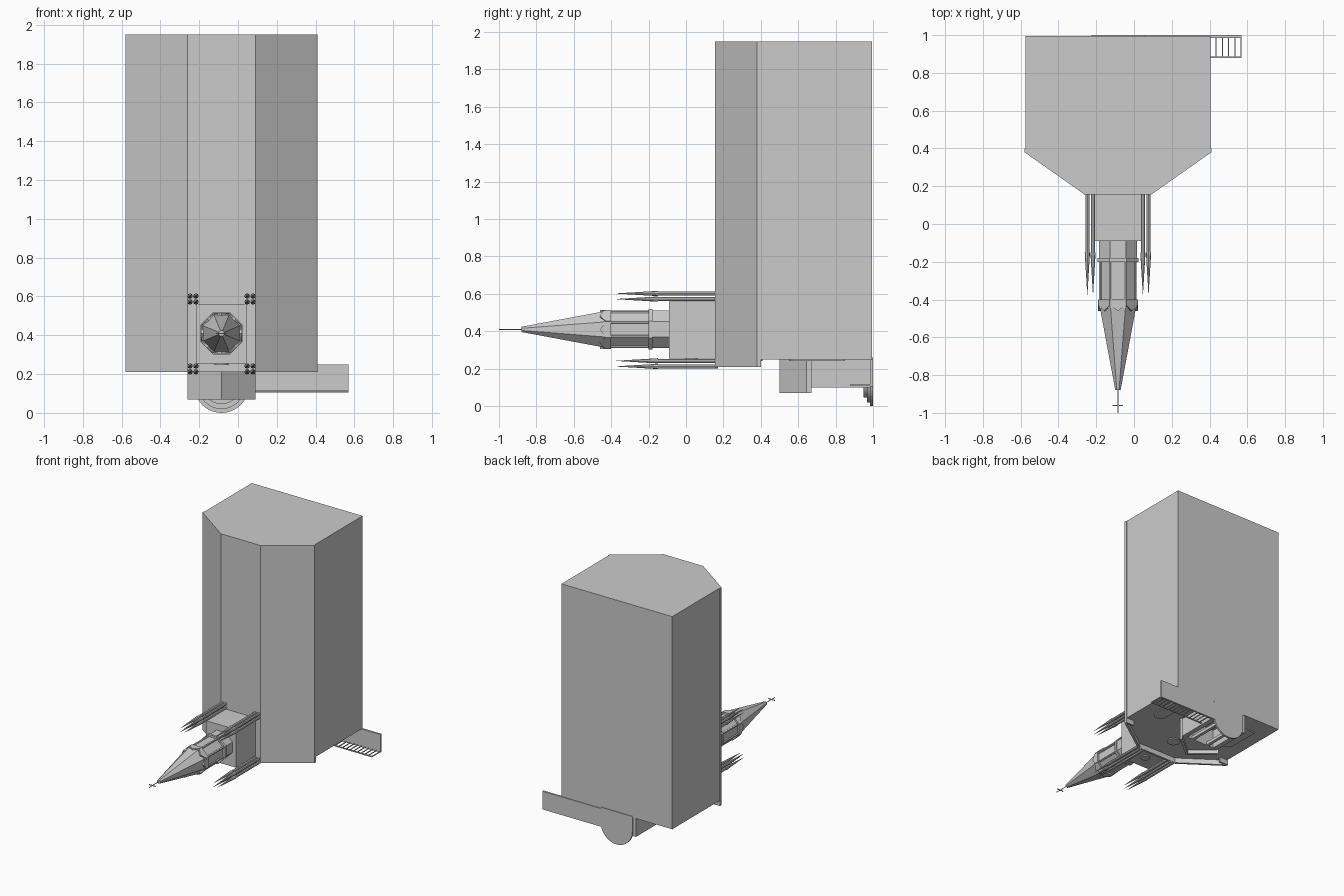
import bpy, bmesh, math
from math import pi, sin, cos
from mathutils import Matrix, Vector

if "Cube" in bpy.data.objects:
    bpy.data.objects.remove(bpy.data.objects["Cube"])

CX, TZ = -0.085, 0.41   # church axis in x, tower axis in z


def finish(name, bm):
    bmesh.ops.recalc_face_normals(bm, faces=bm.faces)
    me = bpy.data.meshes.new(name)
    bm.to_mesh(me)
    bm.free()
    ob = bpy.data.objects.new(name, me)
    bpy.context.collection.objects.link(ob)
    return ob


def extrude(bm, pts, vec):
    f = bm.faces.new([bm.verts.new(p) for p in pts])
    r = bmesh.ops.extrude_face_region(bm, geom=[f], use_keep_orig=True)
    bmesh.ops.translate(bm, vec=vec, verts=[v for v in r['geom'] if isinstance(v, bmesh.types.BMVert)])


def prism_z(name, prof, z0, z1):
    bm = bmesh.new()
    extrude(bm, [(CX + x, y, z0) for x, y in prof], (0, 0, z1 - z0))
    return finish(name, bm)


def add_box(bm, x0, x1, y0, y1, z0, z1):
    m = Matrix.Translation(((x0 + x1) / 2, (y0 + y1) / 2, (z0 + z1) / 2))
    bmesh.ops.create_cube(bm, size=1, matrix=m @ Matrix.Diagonal((x1 - x0, y1 - y0, z1 - z0, 1)))


def box(name, *b):
    bm = bmesh.new()
    add_box(bm, *b)
    return finish(name, bm)


def add_cone(bm, x, z, y0, y1, r0, r1, n, turn=0):
    # frustum running from y0 towards -y
    m = (Matrix.Translation((x, (y0 + y1) / 2, z)) @ Matrix.Rotation(pi / 2, 4, 'X')
         @ Matrix.Rotation(turn, 4, 'Z'))
    bmesh.ops.create_cone(bm, cap_ends=True, segments=n, radius1=r0, radius2=r1,
                          depth=y0 - y1, matrix=m)


def mirrored(pts):
    return pts + [(-x, y) for x, y in reversed(pts)]


# Main hall and the folded roof shell with eave returns
prism_z("hall", mirrored([(-.49, .995), (-.49, .395), (-.17, .17)]), .25, 1.95)
prism_z("roof", mirrored([(-.42, .4), (-.495, .4), (-.495, .38), (-.175, .155)])
        + [(.42, .388), (.478, .388), (.17, .172), (-.17, .172), (-.478, .388), (-.42, .388)], .21, 1.95)

# Tower base
box("tower_base", CX - .13, CX + .13, -.09, .16, .255, .56)

# Pinnacle clusters at the tower corners
bm = bmesh.new()
for sx in (-1, 1):
    for sz in (-1, 1):
        for dx in (.132, .162):
            for dz in (.165, .195):
                x, z = CX + sx * dx, TZ + sz * dz - .003
                add_cone(bm, x, z, .17, -.155, .011, .011, 8)
                add_cone(bm, x, z, -.15, -.375, .014, .0005, 8)
finish("pinnacles", bm)

# Octagonal drum, collar and spire
k = 1 / cos(pi / 8)
bm = bmesh.new()
for y0, y1, r0, r1 in ((-.085, -.19, .1, .1), (-.18, -.2, .108, .108),
                       (-.2, -.44, .092, .092), (-.43, -.445, .1, .1), (-.44, -.88, .096, .014)):
    add_cone(bm, CX, TZ, y0, y1, r0 * k, r1 * k, 8, pi / 8)
finish("drum_and_spire", bm)

# Corner shafts and small gables around the drum, ribs on the spire
bm = bmesh.new()
for i in range(8):
    a = i * pi / 4 + pi / 8
    add_cone(bm, CX + .1 * cos(a), TZ + .1 * sin(a), -.09, -.43, .008, .008, 6)
    b = i * pi / 4
    out, side = Vector((cos(b), 0, sin(b))), Vector((-sin(b), 0, cos(b)))
    c = Vector((CX, 0, TZ)) + out * .088
    extrude(bm, [c + side * s + Vector((0, y, 0))
                 for s, y in ((-.042, -.4), (.042, -.4), (.042, -.43), (0, -.46), (-.042, -.43))], out * .017)
finish("drum_shafts_and_gables", bm)

# Finial rod with cross arms
bm = bmesh.new()
add_cone(bm, CX, TZ, -.87, -1, .003, .003, 6)
add_box(bm, CX - .028, CX + .028, -.963, -.957, TZ - .003, TZ + .003)
finish("finial", bm)

# Porch: gabled roof, gable front, side walls and posts
prism_z("porch_roof", [(-.175, .67), (-.175, .645), (0, .5), (.175, .645), (.175, .67), (0, .525)], .07, .25)
prism_z("porch_gable", [(-.15, .645), (0, .52), (.15, .645), (.15, .67), (-.15, .67)], .10, .25)
bm = bmesh.new()
for s in (-1, 1):
    for x, w, z0, z1 in ((.145, .02, .1, .25), (.07, .012, .1, .125)):
        add_box(bm, CX + s * x - w, CX + s * x + w, .64, .99, z0, z1)
finish("porch_walls", bm)

# Rounded entrance steps
for i, (r, y0) in enumerate(((.14, .985), (.12, .968), (.095, .95))):
    arc = [(r * cos(-t * pi / 24), .14 + r * sin(-t * pi / 24)) for t in range(25)]
    bm = bmesh.new()
    extrude(bm, [(CX + x, y0, z) for x, z in [(r, .26)] + arc + [(-r, .26)]], (0, 1 - y0, 0))
    finish("step_%d" % (i + 1), bm)

# Side ramp with railing
box("ramp", CX + .13, .57, .985, 1, .105, .25)
bm = bmesh.new()
add_box(bm, CX + .17, .57, .878, .886, .108, .116)
for i in range(15):
    x = .567 - i * .033
    add_box(bm, x - .003, x + .003, .88, .99, .109, .115)
finish("ramp_railing", bm)

# Facade and tower windows: round and arched reliefs
bm = bmesh.new()
for y, r, z0 in ((.36, .05, .244), (.03, .035, .25)):
    bmesh.ops.create_cone(bm, cap_ends=True, segments=24, radius1=r, radius2=r, depth=.012,
                          matrix=Matrix.Translation((CX, y, z0 + .004)))
for s in (-1, 1):
    arc = [(.05 * cos(t * pi / 12), .6 - .05 * sin(t * pi / 12)) for t in range(13)]
    extrude(bm, [(CX + s * .33 + x, y, .242) for x, y in [(.05, .85)] + arc + [(-.05, .85)]], (0, 0, .012))
finish("windows", bm)
